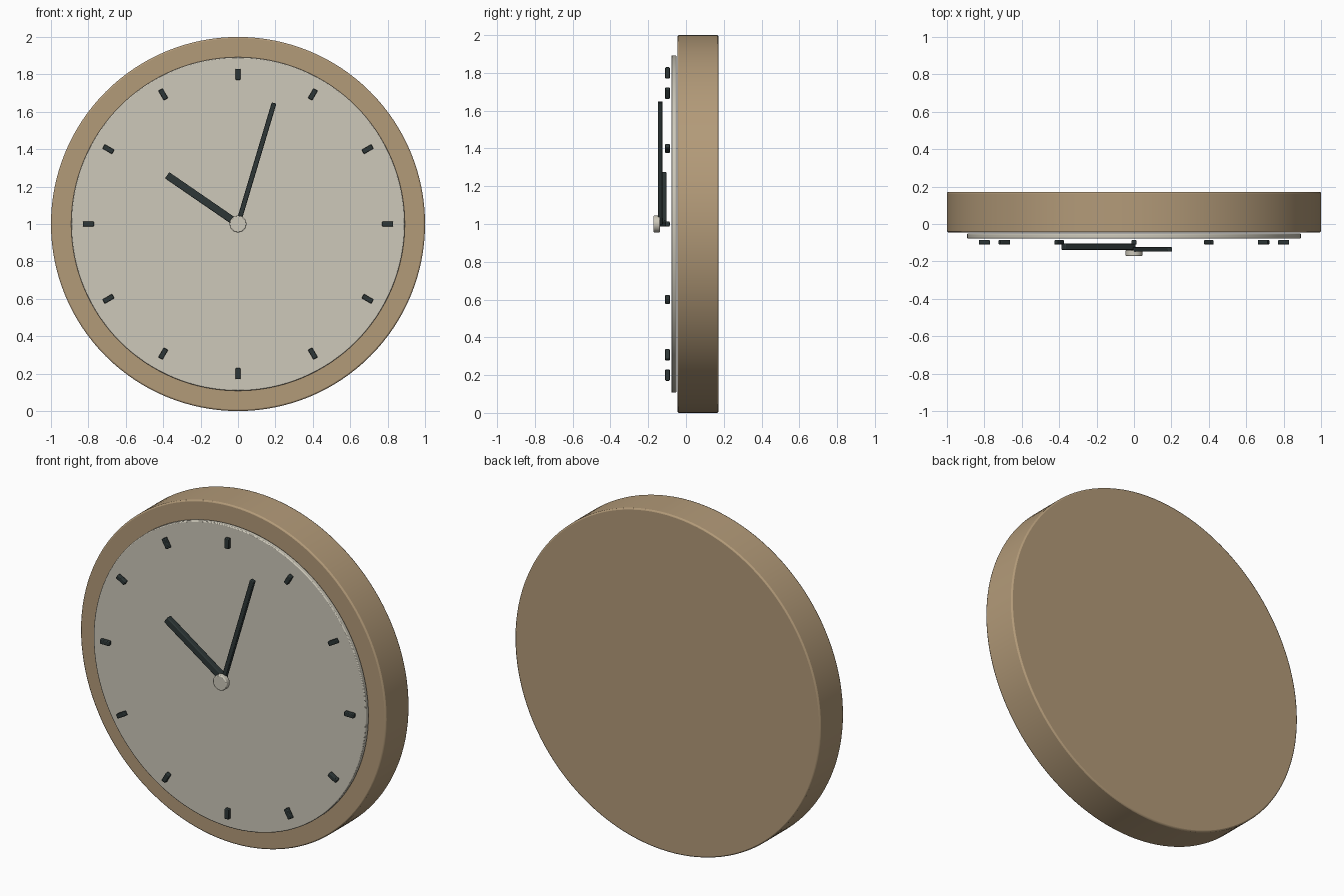
import bpy, math
from mathutils import Matrix, Vector

if "Cube" in bpy.data.objects:
    bpy.data.objects.remove(bpy.data.objects["Cube"])


def material(name, rgb):
    m = bpy.data.materials.new(name)
    m.diffuse_color = (*rgb, 1)
    m.use_nodes = True
    m.node_tree.nodes["Principled BSDF"].inputs["Base Color"].default_value = m.diffuse_color
    return m


wood = material("tan_wood", (0.45, 0.325, 0.19))
cream = material("warm_cream", (0.61, 0.58, 0.49))
dark = material("dark_slate", (0.026, 0.037, 0.037))


def finish(ob, name, mat, bevel, segments=2):
    ob.name = name
    ob.data.materials.append(mat)
    bpy.ops.object.shade_smooth_by_angle(angle=math.radians(35))
    b = ob.modifiers.new("soft_edges", "BEVEL")
    b.width, b.segments, b.limit_method = bevel, segments, "ANGLE"
    b.angle_limit = math.radians(40)


def disc(name, mat, radius, y0, y1, bevel, sides=128):
    bpy.ops.mesh.primitive_cylinder_add(
        vertices=sides, radius=radius, depth=y1 - y0,
        location=(0, (y0 + y1) / 2, 1), rotation=(math.pi / 2, 0, 0))
    finish(bpy.context.object, name, mat, bevel)


def bar(name, mat, angle, r0, r1, width, y0, y1, bevel):
    """Box along a clock direction, angle clockwise from twelve."""
    bpy.ops.mesh.primitive_cube_add(size=1)
    ob = bpy.context.object
    ob.data.transform(Matrix.Translation((0, (y0 + y1) / 2, (r0 + r1) / 2))
                      @ Matrix.Diagonal((width, y1 - y0, r1 - r0, 1)))
    ob.location = Vector((0, 0, 1))
    ob.rotation_euler = (0, math.radians(angle), 0)
    finish(ob, name, mat, bevel)


# Case and dial
disc("case", wood, 1.0, -0.045, 0.172, 0.008)
disc("dial", cream, 0.892, -0.078, -0.05, 0.005)

# Hour markers
for i in range(12):
    bar(f"hour_marker_{i + 1}", dark, 30 * (i + 1), 0.77, 0.83, 0.026,
        -0.11, -0.086, 0.004)

# Hands
bar("hour_hand", dark, -55.5, 0, 0.46, 0.04, -0.138, -0.103, 0.005)
bar("minute_hand", dark, 16.6, 0, 0.675, 0.026, -0.148, -0.124, 0.004)

# Centre cap
disc("centre_cap", cream, 0.045, -0.172, -0.138, 0.005, 48)
